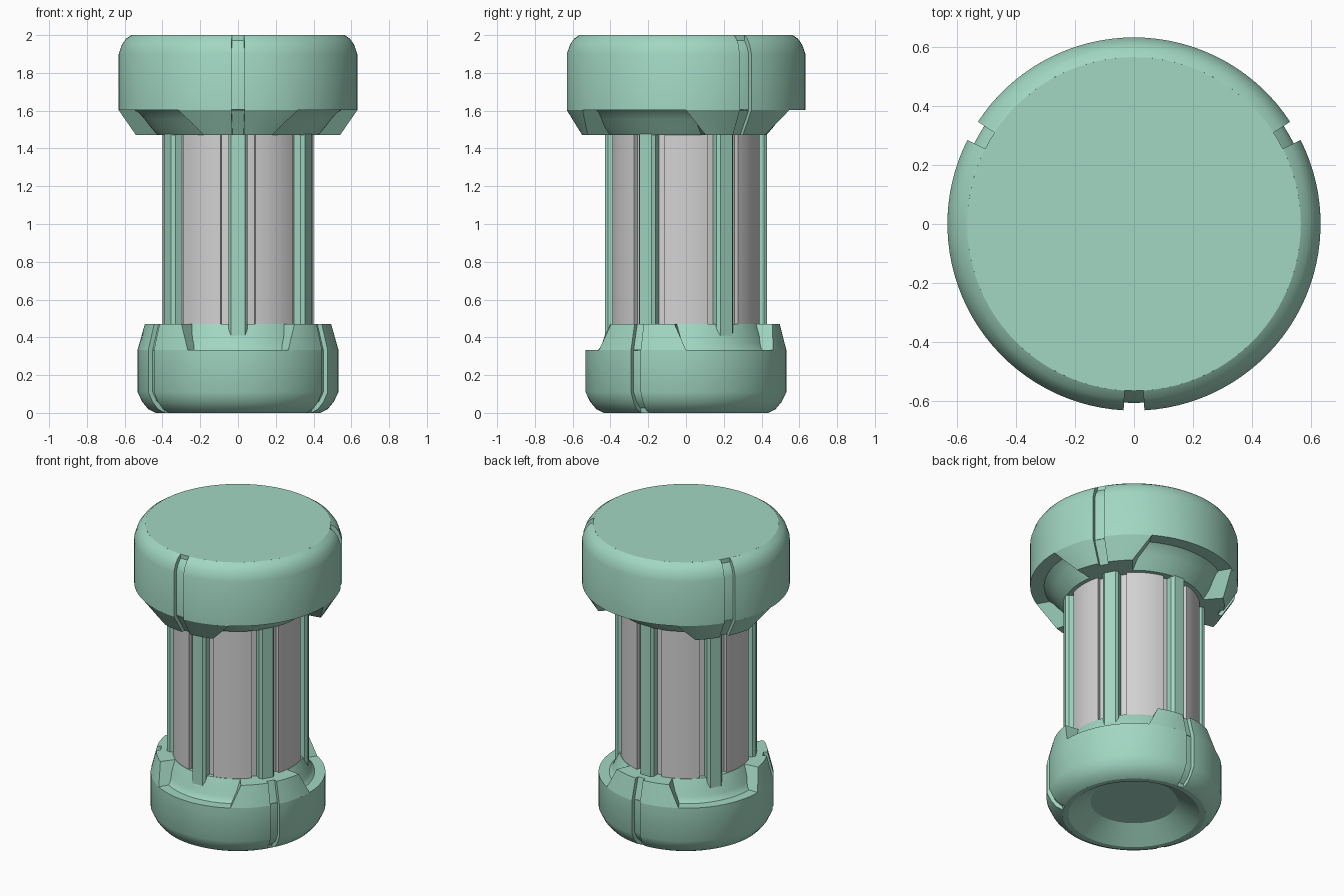
import bpy, bmesh
from math import cos, sin, radians

cube = bpy.data.objects.get("Cube")
if cube:
    bpy.data.objects.remove(cube)


def material(name, rgb):
    mat = bpy.data.materials.new(name)
    mat.use_nodes = True
    mat.diffuse_color = (*rgb, 1)
    mat.node_tree.nodes["Principled BSDF"].inputs["Base Color"].default_value = (*rgb, 1)
    return mat


GREEN = material("mint green", (0.36, 0.68, 0.54))
GREY = material("light grey", (0.65, 0.65, 0.65))


def finish(name, bm, mat):
    bmesh.ops.remove_doubles(bm, verts=bm.verts, dist=1e-5)
    bmesh.ops.recalc_face_normals(bm, faces=bm.faces)
    mesh = bpy.data.meshes.new(name)
    bm.to_mesh(mesh)
    bm.free()
    mesh.materials.append(mat)
    ob = bpy.data.objects.new(name, mesh)
    bpy.context.collection.objects.link(ob)
    bpy.ops.object.select_all(action='DESELECT')
    ob.select_set(True)
    bpy.context.view_layer.objects.active = ob
    bpy.ops.object.shade_smooth_by_angle(angle=radians(28))


def turned(name, profile, mat, first=lambda z: 0, last=lambda z: 360, steps=96):
    """Sweep a closed (radius, z) profile between two angles that may vary with z."""
    bm = bmesh.new()
    rings = []
    for k in range(steps + 1):
        ring = []
        for r, z in profile:
            a = radians(first(z) + (last(z) - first(z)) * k / steps)
            ring.append(bm.verts.new((r * cos(a), r * sin(a), z)))
        rings.append(ring)
    n = len(profile)
    for a, b in zip(rings, rings[1:]):
        for i in range(n):
            j = (i + 1) % n
            bm.faces.new((a[i], a[j], b[j], b[i]))
    if last(0) - first(0) < 360:
        bm.faces.new(rings[0])
        bm.faces.new(rings[-1])
    finish(name, bm, mat)


SLIT = 3.2    # half angle of the grooves
INSET = 0.026


def cap(label, core, shell, base, tip, radius, tip_radius, tip_half, angles):
    turned(label + "_core", core, GREEN)

    def half(z):
        return 30 + (tip_half - 30) * (z - base) / (tip - base)

    def tab(inset):
        return [(0.38, base), (radius - inset, base), (tip_radius - inset, tip), (0.38, tip)]

    for i, mid in enumerate(angles, 1):
        # Outer shell between neighbouring grooves
        turned(f"{label}_shell_{i}", shell, GREEN,
               lambda z: mid + SLIT, lambda z: mid + 120 - SLIT, 32)
        # Tapered tab, split by the groove
        turned(f"{label}_tab_floor_{i}", tab(INSET), GREEN,
               lambda z: mid - SLIT, lambda z: mid + SLIT, 2)
        turned(f"{label}_tab_a_{i}", tab(0), GREEN,
               lambda z: mid + SLIT, lambda z: mid + half(z), 8)
        turned(f"{label}_tab_b_{i}", tab(0), GREEN,
               lambda z: mid - half(z), lambda z: mid - SLIT, 8)


# Wide top cap
cap("top_cap",
    [(0, 2), (0.565, 2), (0.565, 1.972), (0.59, 1.94), (0.606, 1.9), (0.606, 1.605),
     (0.55, 1.605), (0.525, 1.588), (0.495, 1.555), (0.46, 1.51), (0.425, 1.47), (0, 1.47)],
    [(0.565, 2), (0.592, 1.982), (0.615, 1.95), (0.632, 1.9), (0.632, 1.603),
     (0.54, 1.603), (0.54, 1.9)],
    1.603, 1.47, 0.632, 0.55, 19, (-90, 30, 150))

# Narrower bottom cap with a dished underside
cap("bottom_cap",
    [(0, 0.09), (0.265, 0.09), (0.4, 0), (0.435, 0), (0.44, 0.025), (0.48, 0.06),
     (0.506, 0.11), (0.506, 0.33), (0.47, 0.33), (0.455, 0.345), (0.443, 0.37),
     (0.43, 0.41), (0.403, 0.47), (0, 0.47)],
    [(0.435, 0), (0.475, 0.02), (0.507, 0.058), (0.532, 0.11), (0.532, 0.333),
     (0.46, 0.333), (0.42, 0.11)],
    0.333, 0.47, 0.532, 0.497, 23, (-30, 90, 210))

# Shaft: core, raised panels and ribs
turned("shaft_core", [(0, 0.44), (0.375, 0.44), (0.375, 1.5), (0, 1.5)], GREY)
RIB = [(0.34, -0.05), (0.412, -0.05), (0.43, -0.036),
       (0.43, 0.036), (0.412, 0.05), (0.34, 0.05)]
for i in range(6):
    angle = 30 + 60 * i
    turned(f"shaft_panel_{i + 1}", [(0.36, 0.44), (0.4, 0.44), (0.4, 1.5), (0.36, 1.5)],
           GREY, lambda z: angle + 13.3, lambda z: angle + 46.7, 10)
    bm = bmesh.new()
    c, s = cos(radians(angle)), sin(radians(angle))
    face = bm.faces.new([bm.verts.new((x * c - y * s, x * s + y * c, 0.38)) for x, y in RIB])
    top = bmesh.ops.extrude_face_region(bm, geom=[face])["geom"]
    bmesh.ops.translate(bm, vec=(0, 0, 1.12),
                        verts=[v for v in top if isinstance(v, bmesh.types.BMVert)])
    finish(f"shaft_rib_{i + 1}", bm, GREEN)
